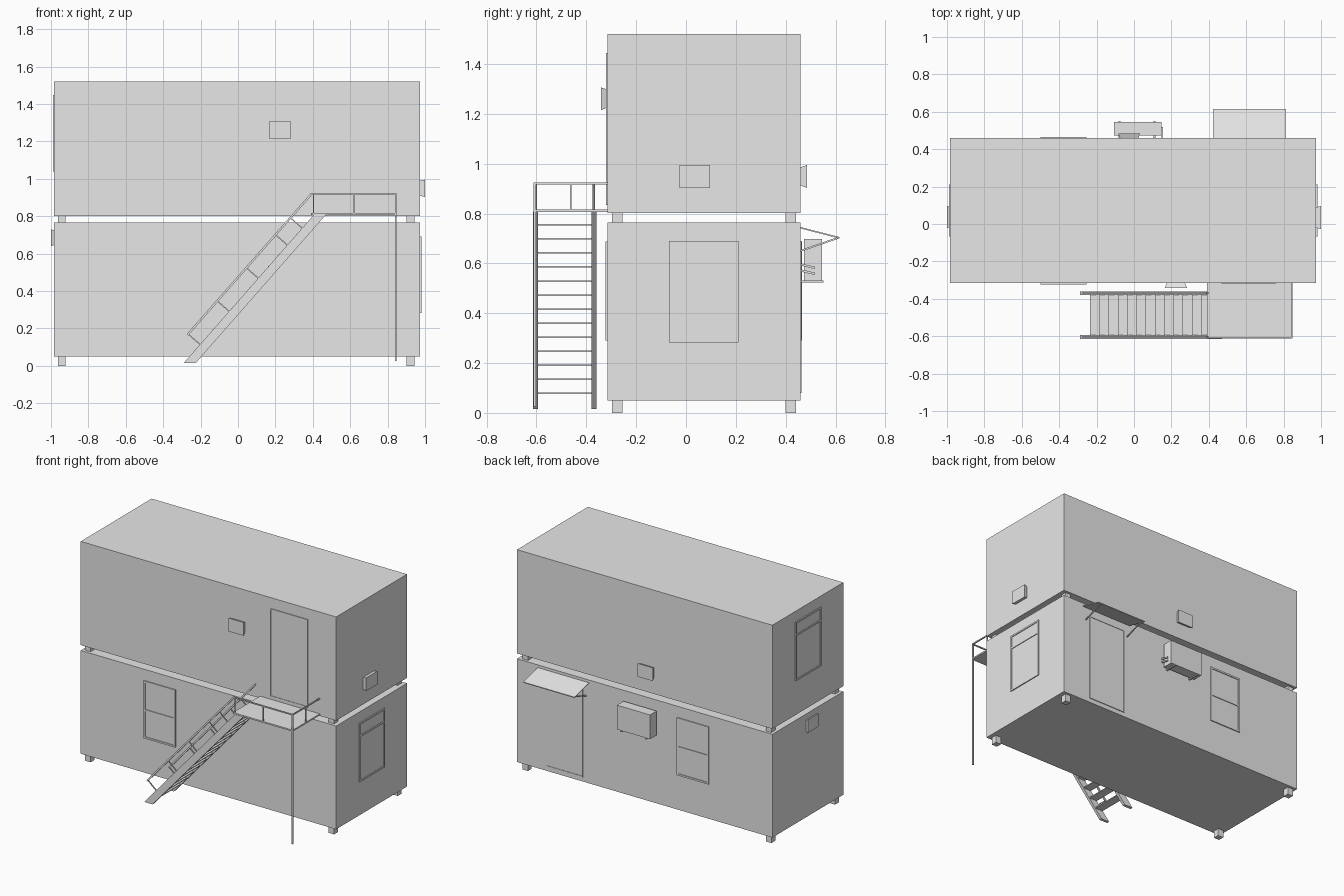
import bpy, bmesh
from mathutils import Vector, Matrix

cube = bpy.data.objects.get("Cube")
if cube:
    bpy.data.objects.remove(cube, do_unlink=True)

grey = bpy.data.materials.new("plain_grey")
grey.use_nodes = True
grey.diffuse_color = (0.8, 0.8, 0.8, 1)
grey.node_tree.nodes["Principled BSDF"].inputs["Base Color"].default_value = (0.8, 0.8, 0.8, 1)

X0, X1, Y0, Y1 = -0.983, 0.973, -0.316, 0.459   # wall planes


def finish(name, bm):
    bmesh.ops.recalc_face_normals(bm, faces=bm.faces)
    mesh = bpy.data.meshes.new(name)
    bm.to_mesh(mesh)
    bm.free()
    mesh.materials.append(grey)
    obj = bpy.data.objects.new(name, mesh)
    bpy.context.collection.objects.link(obj)
    return obj


def loft(name, ring_a, ring_b):
    """Closed solid between two matching outlines."""
    bm = bmesh.new()
    a = [bm.verts.new(p) for p in ring_a]
    b = [bm.verts.new(p) for p in ring_b]
    bm.faces.new(a)
    bm.faces.new(b)
    for i in range(len(a)):
        j = (i + 1) % len(a)
        bm.faces.new((a[i], a[j], b[j], b[i]))
    return finish(name, bm)


def box(name, x0, x1, y0, y1, z0, z1):
    ring = [(x0, y0), (x1, y0), (x1, y1), (x0, y1)]
    return loft(name, [(x, y, z0) for x, y in ring], [(x, y, z1) for x, y in ring])


def bar(name, a, b, t=0.008):
    """Square rod from a to b."""
    a, b = Vector(a), Vector(b)
    d = b - a
    bm = bmesh.new()
    bmesh.ops.create_cube(bm, size=1)
    turn = d.to_track_quat('Z', 'Y').to_matrix().to_4x4()
    bm.transform(Matrix.Translation((a + b) / 2) @ turn @ Matrix.Diagonal((t, t, d.length, 1)))
    return finish(name, bm)


def on_wall(wall, u, d, z):
    """Point at u along a wall, d outwards from it."""
    return {"front": (u, Y0 - d, z), "back": (u, Y1 + d, z),
            "left": (X1 + d, u, z), "right": (X0 - d, u, z)}[wall]


def plate(name, wall, u0, u1, z0, z1, depth, flare=0.0):
    def ring(d, s):
        return [on_wall(wall, u, d, z) for u, z in
                ((u0 + s, z0 + s), (u1 - s, z0 + s), (u1 - s, z1 - s), (u0 + s, z1 - s))]
    return loft(name, ring(0, flare), ring(depth, 0))


def framed(name, wall, u0, u1, z0, z1, rail=None, w=0.012, depth=0.007):
    """Door or window: pane with a raised frame and an optional cross rail."""
    plate(name + "_pane", wall, u0, u1, z0, z1, 0.002)
    plate(name + "_side_a", wall, u0, u0 + w, z0, z1, depth)
    plate(name + "_side_b", wall, u1 - w, u1, z0, z1, depth)
    plate(name + "_sill", wall, u0 + w, u1 - w, z0, z0 + w, depth)
    plate(name + "_head", wall, u0 + w, u1 - w, z1 - w, z1, depth)
    if rail:
        plate(name + "_rail", wall, u0 + w, u1 - w, rail - w / 2, rail + w / 2, depth)


# Two stacked cabins with corner feet
for level, z0, z1, foot in (("lower", 0.05, 0.765, 0.0), ("upper", 0.802, 1.52, 0.765)):
    box(level + "_cabin", X0, X1, Y0, Y1, z0, z1)
    for x in (-0.963, 0.902):
        for y in (-0.297, 0.399):
            box(level + "_foot", x, x + 0.042, y, y + 0.042, foot, z0)

# Windows
for wall in ("front", "back"):
    framed(wall + "_window", wall, -0.499, -0.255, 0.29, 0.688, 0.485)
for wall, lift in (("left", 0.0), ("right", 0.757)):
    framed(wall + "_window", wall, -0.068, 0.21, 0.282, 0.69, 0.598, 0.011)
    if lift:
        for obj in bpy.data.objects:
            if obj.name.startswith("right_window"):
                obj.data.transform(Matrix.Translation((0, 0, lift)))

# Doors
framed("front_door", "front", 0.467, 0.757, 0.835, 1.445, w=0.008, depth=0.005)
framed("back_door", "back", 0.467, 0.757, 0.08, 0.69, w=0.008, depth=0.005)

# Flared wall vents
plate("front_vent", "front", 0.165, 0.283, 1.215, 1.307, 0.026, 0.01)
plate("back_vent", "back", -0.085, 0.033, 0.903, 0.995, 0.026, 0.01)
plate("left_vent", "left", -0.027, 0.096, 0.903, 0.995, 0.027, 0.006)
plate("right_vent", "right", -0.022, 0.096, 0.64, 0.73, 0.017, 0.006)

# Cooling unit with brackets and pipes
box("cooling_unit", -0.107, 0.147, 0.474, 0.546, 0.53, 0.698)
for x in (-0.078, 0.11):
    box("unit_bracket", x - 0.006, x + 0.006, Y1, 0.552, 0.524, 0.531)
    box("bracket_upright", x - 0.006, x + 0.006, Y1, Y1 + 0.006, 0.524, 0.66)
for z in (0.582, 0.558):
    bar("unit_pipe", (0.151, Y1, z + 0.014), (0.151, 0.517, z), 0.009)

# Canopy over the back door
slope = [(Y1, 0.74), (0.615, 0.7), (0.615, 0.706), (Y1, 0.746)]
loft("canopy", [(0.423, y, z) for y, z in slope], [(0.814, y, z) for y, z in slope])
for x in (0.445, 0.79):
    bar("canopy_strut", (x, Y1, 0.65), (x, 0.61, 0.702), 0.007)

# Stairs
RISE = 1.139
OUTER, INNER = -0.604, -0.37


def edge(z):
    """Front edge of the stair at height z."""
    return -0.289 + (z - 0.016) / RISE


outline = [(edge(0.016), 0.016), (edge(0.016) + 0.064, 0.016),
           (edge(0.808) + 0.064, 0.808), (edge(0.808), 0.808)]
low, high = Vector((-0.27, 0, 0.166)), Vector((0.393, 0, 0.919))
drop = Vector((RISE, 0, -1)).normalized() * 0.088
for side, y in (("outer", OUTER), ("inner", INNER)):
    loft(side + "_stringer", [(x, y - 0.01, z) for x, z in outline],
         [(x, y + 0.01, z) for x, z in outline])
    off = Vector((0, y, 0))
    bar(side + "_handrail", low + off, high + off, 0.011)
    for t in (0.005, 0.24, 0.475, 0.71, 0.83):
        p = low.lerp(high, t) + off
        bar(side + "_baluster", p, p + drop, 0.006)
for i in range(13):
    z = 0.078 + i * 0.0564
    box("tread", edge(z), edge(z) + 0.06, OUTER, INNER, z - 0.003, z + 0.003)

# Landing with its railing and support post
box("landing", 0.39, 0.848, -0.612, Y0, 0.806, 0.816)
bar("front_rail", (0.39, -0.608, 0.92), (0.848, -0.608, 0.92))
bar("side_rail", (0.844, -0.608, 0.92), (0.844, Y0, 0.92))
for x, y in ((0.403, -0.608), (0.619, -0.608), (0.844, -0.463)):
    bar("rail_post", (x, y, 0.812), (x, y, 0.92), 0.006)
bar("support_post", (0.843, -0.607, 0.025), (0.843, -0.607, 0.92), 0.009)
